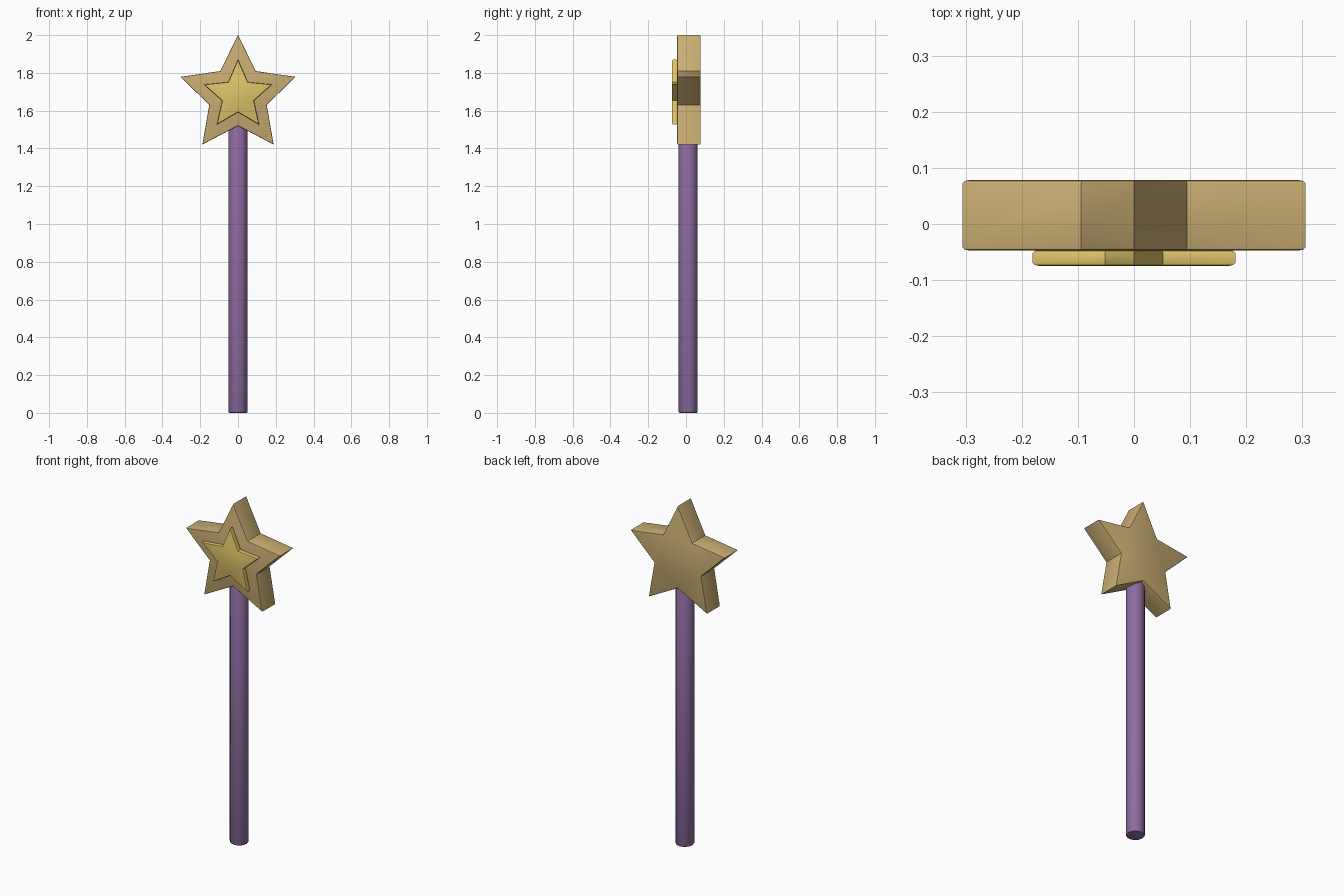
import bpy, bmesh, math

if "Cube" in bpy.data.objects:
    bpy.data.objects.remove(bpy.data.objects["Cube"])

CENTRE_Z = 1.68


def finish(name, bm, colour):
    bmesh.ops.recalc_face_normals(bm, faces=bm.faces)
    mesh = bpy.data.meshes.new(name)
    bm.to_mesh(mesh)
    bm.free()
    ob = bpy.data.objects.new(name, mesh)
    bpy.context.collection.objects.link(ob)
    mat = bpy.data.materials.new(name + "_colour")
    mat.diffuse_color = colour
    mat.use_nodes = True
    mat.node_tree.nodes["Principled BSDF"].inputs["Base Color"].default_value = mat.diffuse_color
    mesh.materials.append(mat)
    bpy.context.view_layer.objects.active = ob
    bpy.ops.object.select_all(action='DESELECT')
    ob.select_set(True)
    bpy.ops.object.shade_smooth_by_angle(angle=math.radians(32))
    return ob


def star(name, outer, inner, y_front, y_back, bevel, colour):
    # five-pointed outline extruded along y, with rounded rims
    bm = bmesh.new()
    verts = []
    for i in range(10):
        r = inner if i % 2 else outer
        a = i * math.pi / 5
        verts.append(bm.verts.new((r * math.sin(a), y_front, CENTRE_Z + r * math.cos(a))))
    face = bm.faces.new(verts)
    ext = bmesh.ops.extrude_face_region(bm, geom=[face], use_keep_orig=True)
    for v in ext["geom"]:
        if isinstance(v, bmesh.types.BMVert):
            v.co.y = y_back
    rims = [e for e in bm.edges if abs(e.verts[0].co.y - e.verts[1].co.y) < 1e-5]
    bmesh.ops.recalc_face_normals(bm, faces=bm.faces)
    bmesh.ops.bevel(bm, geom=rims, offset=bevel, segments=2, profile=0.5, affect='EDGES')
    return finish(name, bm, colour)


# Star head and the raised star on its front
star("star_head", 0.321, 0.16, -0.047, 0.078, 0.005, (0.58, 0.42, 0.17, 1))
star("star_inlay", 0.19, 0.088, -0.075, -0.046, 0.006, (0.72, 0.55, 0.14, 1))

# Handle rod, its top hidden in the star
bm = bmesh.new()
bmesh.ops.create_cone(bm, cap_ends=True, segments=12, radius1=0.0505, radius2=0.0505, depth=1.56)
bmesh.ops.translate(bm, verts=bm.verts, vec=(0, 0.011, 0.78))
rim = [e for e in bm.edges if abs(e.verts[0].co.z - e.verts[1].co.z) < 1e-5]
bmesh.ops.bevel(bm, geom=rim, offset=0.006, segments=2, profile=0.5, affect='EDGES')
finish("handle", bm, (0.27, 0.15, 0.35, 1))
